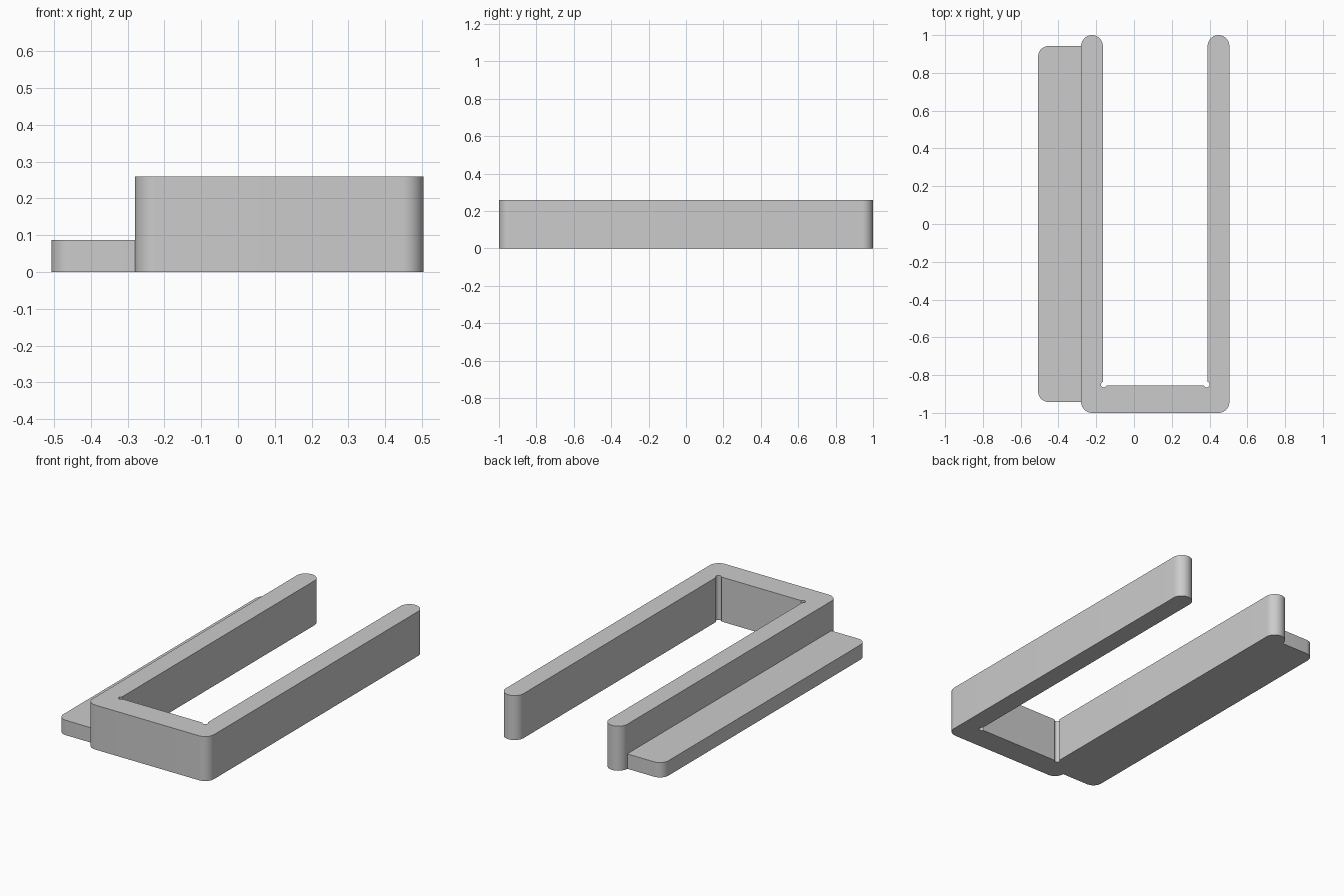
import bpy
import bmesh
from math import radians, cos, sin

cube = bpy.data.objects.get("Cube")
if cube:
    bpy.data.objects.remove(cube, do_unlink=True)

grey = bpy.data.materials.new("plain_grey")
grey.use_nodes = True
colour = (0.6, 0.6, 0.6, 1)
grey.diffuse_color = colour
grey.node_tree.nodes["Principled BSDF"].inputs["Base Color"].default_value = colour


def arc(x, y, radius, start, end, steps=12):
    """Points along an arc, angles in degrees."""
    angles = [radians(start + (end - start) * i / steps) for i in range(steps + 1)]
    return [(x + radius * cos(a), y + radius * sin(a)) for a in angles]


def plate(name, outline, height):
    """Extrude a closed outline straight up from the ground."""
    bm = bmesh.new()
    base = bm.faces.new([bm.verts.new((x, y, 0)) for x, y in outline])
    top = bmesh.ops.extrude_face_region(bm, geom=[base], use_keep_orig=True)["geom"]
    verts = [v for v in top if isinstance(v, bmesh.types.BMVert)]
    bmesh.ops.translate(bm, verts=verts, vec=(0, 0, height))
    bmesh.ops.recalc_face_normals(bm, faces=bm.faces)
    mesh = bpy.data.meshes.new(name)
    bm.to_mesh(mesh)
    bm.free()
    mesh.materials.append(grey)
    obj = bpy.data.objects.new(name, mesh)
    bpy.context.collection.objects.link(obj)
    bpy.ops.object.select_all(action="DESELECT")
    obj.select_set(True)
    bpy.context.view_layer.objects.active = obj
    bpy.ops.object.shade_smooth_by_angle(angle=radians(30))
    return obj


# U-shaped frame: rounded front corners, round arm tips, relieved inner corners
left, right, end, r = -0.2225, 0.4475, 0.9425, 0.0575
inner, relief = -0.85, 0.015
frame = (
    arc(left, -end, r, 180, 270)
    + arc(right, -end, r, 270, 360)
    + arc(right, end, r, 0, 180, 24)
    + arc(right - r - 0.005, inner, relief, 70.5, -160.5)
    + arc(left + r + 0.005, inner, relief, -19.5, -250.5)
    + arc(left, end, r, 0, 180, 24)
)
plate("u_frame", frame, 0.26)

# Low flange along the outer side of one arm
joint, outer, length, fr = left - r, -0.5075, 0.942, 0.055
flange = (
    [(joint, length)]
    + arc(outer + fr, length - fr, fr, 90, 180)
    + arc(outer + fr, fr - length, fr, 180, 270)
    + [(joint, -length)]
)
plate("side_flange", flange, 0.087)
